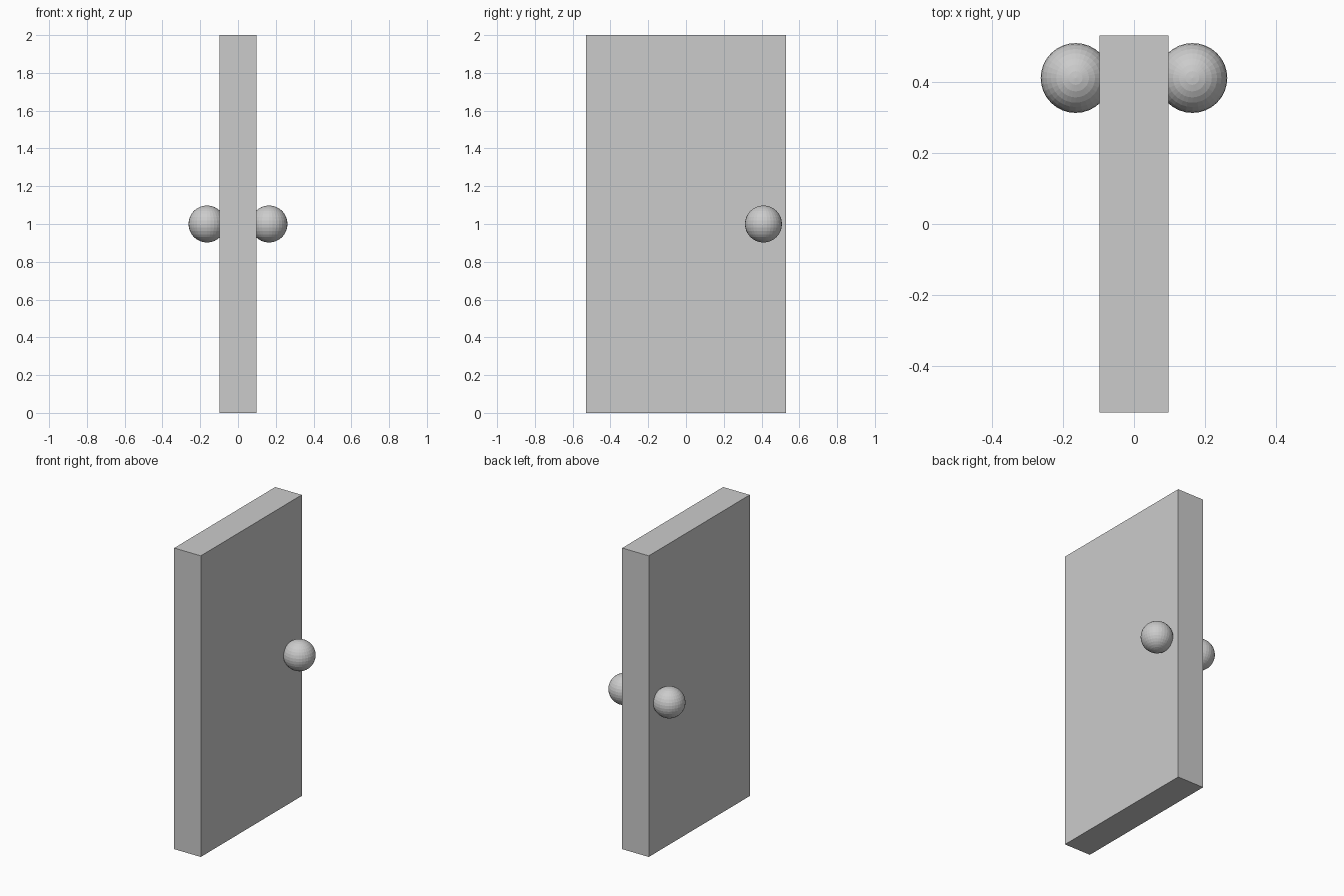
import bpy

if "Cube" in bpy.data.objects:
    bpy.data.objects.remove(bpy.data.objects["Cube"])

# One plain grey for the whole model
grey = bpy.data.materials.new("light grey")
grey.diffuse_color = (0.6, 0.6, 0.6, 1.0)
grey.use_nodes = True
grey.node_tree.nodes["Principled BSDF"].inputs["Base Color"].default_value = grey.diffuse_color

# Door slab
bpy.ops.mesh.primitive_cube_add(size=1, location=(0, 0, 1))
door = bpy.context.object
door.name = "door_slab"
door.scale = (0.195, 1.06, 2.0)
bpy.ops.object.transform_apply(location=False, rotation=False, scale=True)
door.data.materials.append(grey)

# A flat-shaded round knob on each side
for side, name in ((-1, "left_knob"), (1, "right_knob")):
    bpy.ops.mesh.primitive_uv_sphere_add(segments=32, ring_count=16, radius=0.098,
                                         location=(side * 0.164, 0.41, 1.0))
    knob = bpy.context.object
    knob.name = name
    knob.data.materials.append(grey)
